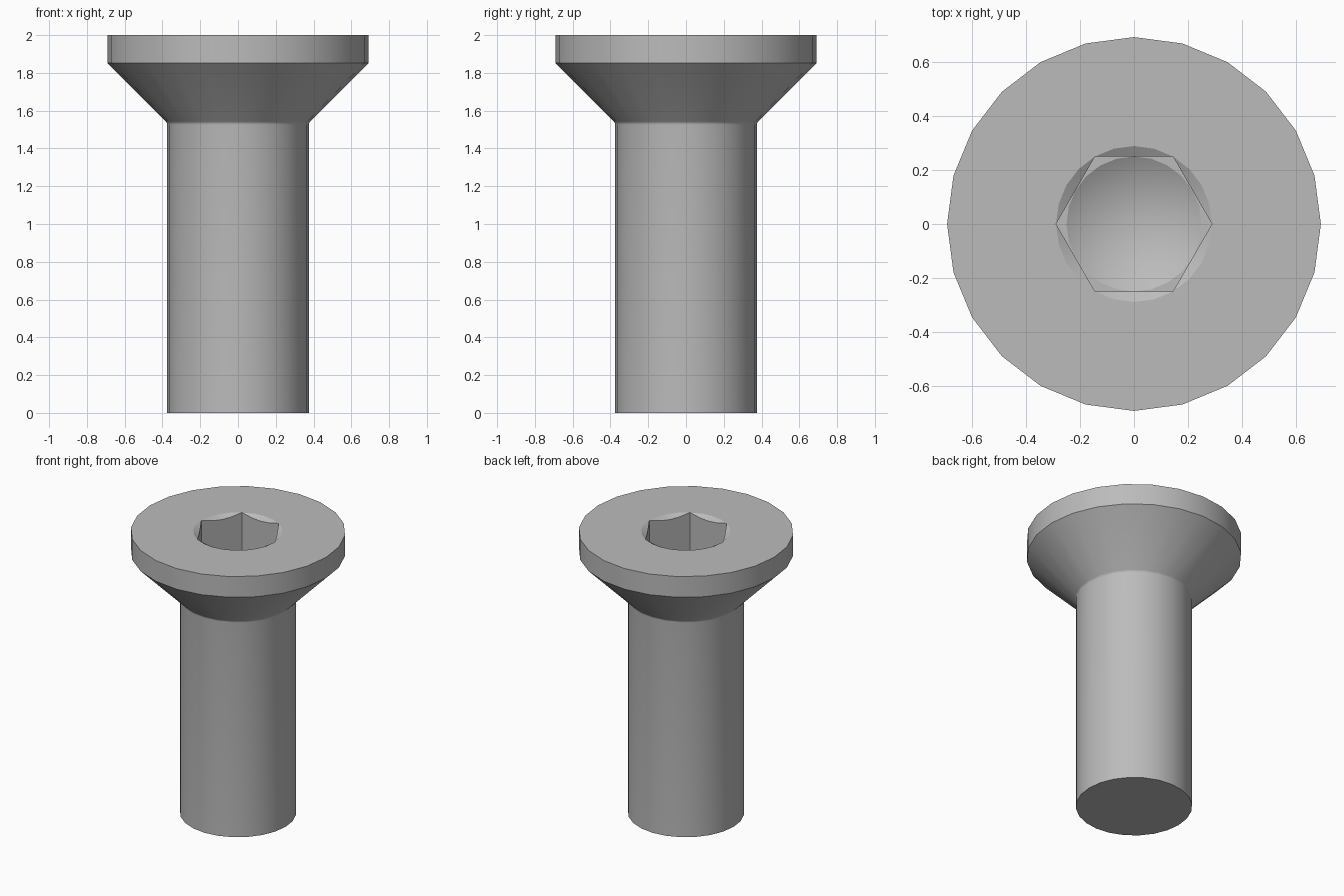
import bpy, bmesh, math

if "Cube" in bpy.data.objects:
    bpy.data.objects.remove(bpy.data.objects["Cube"], do_unlink=True)

SIDES = 24
SHAFT_R, HEAD_R = 0.375, 0.692
APOTHEM = 0.25
CORNER_R = APOTHEM / math.cos(math.pi / 6)
SLOPE = math.tan(math.pi / 6)
SOCKET_Z = 1.725


def hex_radius(a):
    """Distance from the axis to a hexagon with corners on the x axis."""
    return APOTHEM / math.cos((a % (math.pi / 3)) - math.pi / 6)


def circle(r, z):
    return lambda a: (r, z)


# Steel material
steel = bpy.data.materials.new("steel grey")
steel.use_nodes = True
colour = (0.5, 0.5, 0.5, 1)
steel.diffuse_color = colour
steel.node_tree.nodes["Principled BSDF"].inputs["Base Color"].default_value = colour

# Shaft, small fillet under the head, countersunk cone and rim
fillet = 0.025
rings = [circle(SHAFT_R, 0)]
for i in range(4):
    t = math.radians(15 * i)
    rings.append(circle(SHAFT_R + fillet * (1 - math.cos(t)),
                        1.525 + fillet * math.sin(t)))
rings += [circle(HEAD_R, 1.853), circle(HEAD_R, 2)]

# Hex socket: chamfered mouth, straight walls, flat corners, drilled cone
rings += [
    circle(CORNER_R, 2),
    lambda a: (hex_radius(a), 2 - (CORNER_R - hex_radius(a)) * SLOPE),
    lambda a: (hex_radius(a), SOCKET_Z),
    circle(APOTHEM, SOCKET_Z),
]

# Loft the rings from the bottom cap to the tip of the drilled cone
bm = bmesh.new()
angles = [2 * math.pi * i / SIDES for i in range(SIDES)]
loops = []
for ring in rings:
    loop = []
    for a in angles:
        r, z = ring(a)
        loop.append(bm.verts.new((r * math.cos(a), r * math.sin(a), z)))
    loops.append(loop)
for low, high in zip(loops, loops[1:]):
    for i in range(SIDES):
        j = (i + 1) % SIDES
        bm.faces.new((low[i], low[j], high[j], high[i]))
bm.faces.new(loops[0][::-1])
tip = bm.verts.new((0, 0, SOCKET_Z - APOTHEM * SLOPE))
for i in range(SIDES):
    bm.faces.new((loops[-1][i], loops[-1][(i + 1) % SIDES], tip))

# Join points where the hexagon meets the circles
bmesh.ops.remove_doubles(bm, verts=bm.verts, dist=0.0005)
bmesh.ops.recalc_face_normals(bm, faces=bm.faces)

mesh = bpy.data.meshes.new("countersunk_screw")
bm.to_mesh(mesh)
bm.free()
mesh.materials.append(steel)
screw = bpy.data.objects.new("countersunk_screw", mesh)
bpy.context.collection.objects.link(screw)

# Smooth the round surfaces, keep rims and socket corners sharp
bpy.ops.object.select_all(action="DESELECT")
screw.select_set(True)
bpy.context.view_layer.objects.active = screw
bpy.ops.object.shade_smooth_by_angle(angle=math.radians(25))
